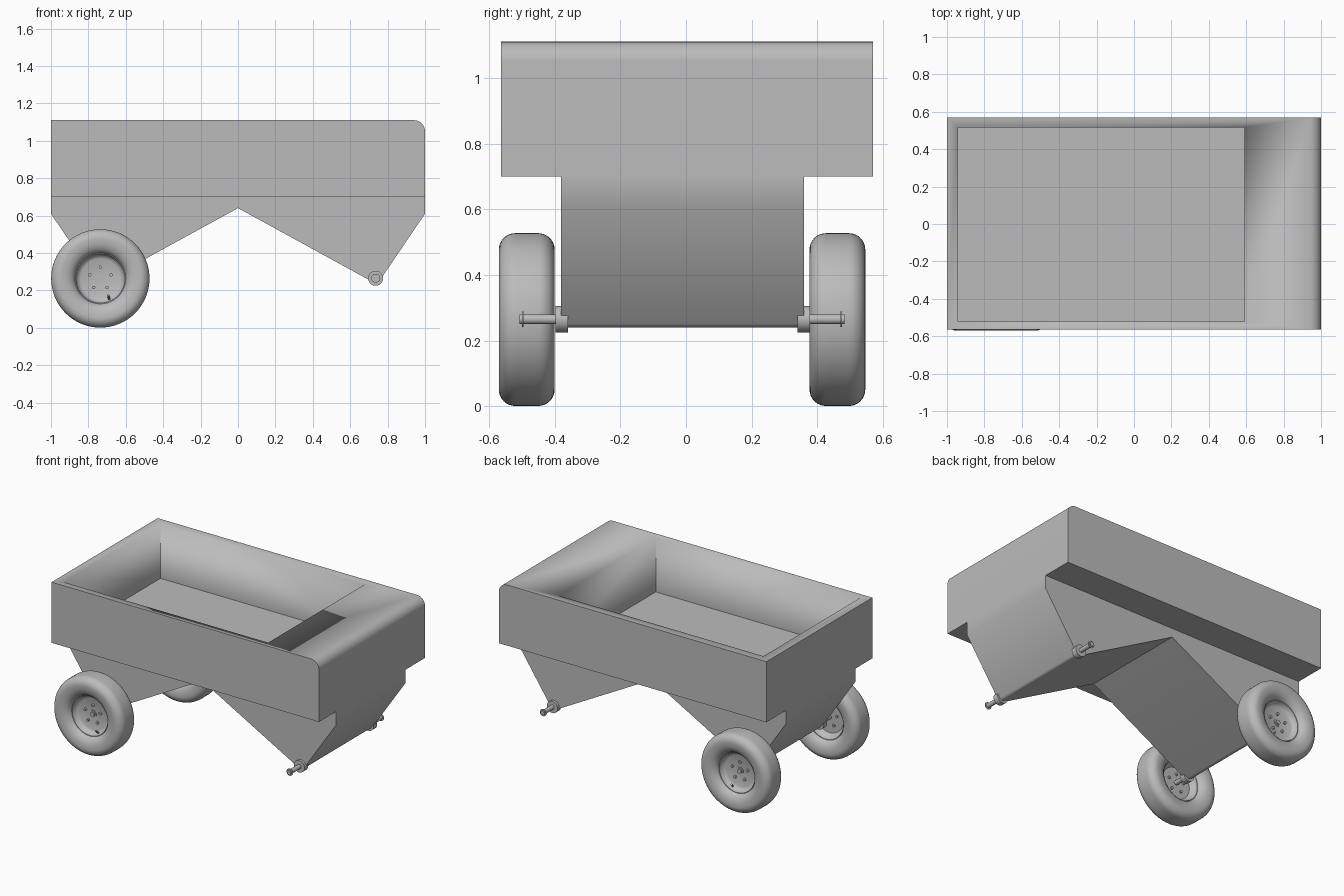
import bpy
import bmesh
from math import radians, pi, cos, sin
from mathutils import Vector, Matrix

cube = bpy.data.objects.get("Cube")
if cube:
    bpy.data.objects.remove(cube, do_unlink=True)

GREY = (0.5, 0.5, 0.5, 1)
grey = bpy.data.materials.new("light grey")
grey.use_nodes = True
grey.diffuse_color = GREY
grey.node_tree.nodes["Principled BSDF"].inputs["Base Color"].default_value = GREY


def finish(name, bm):
    """Turn a bmesh into a named, smooth-by-angle object."""
    bmesh.ops.remove_doubles(bm, verts=bm.verts, dist=1e-5)
    bmesh.ops.recalc_face_normals(bm, faces=bm.faces)
    mesh = bpy.data.meshes.new(name)
    bm.to_mesh(mesh)
    bm.free()
    mesh.materials.append(grey)
    obj = bpy.data.objects.new(name, mesh)
    bpy.context.collection.objects.link(obj)
    bpy.ops.object.select_all(action="DESELECT")
    obj.select_set(True)
    bpy.context.view_layer.objects.active = obj
    bpy.ops.object.shade_smooth_by_angle(angle=radians(35))
    return obj


def arc(cx, cz, r, start, end, steps):
    angles = [radians(start + (end - start) * i / steps) for i in range(steps + 1)]
    return [(cx + r * cos(a), cz + r * sin(a)) for a in angles]


def prism(name, outline, y0, y1):
    """Extrude an x-z outline between two y positions."""
    bm = bmesh.new()
    face = bm.faces.new([bm.verts.new((x, y0, z)) for x, z in outline])
    out = bmesh.ops.extrude_face_region(bm, geom=[face])
    moved = [g for g in out["geom"] if isinstance(g, bmesh.types.BMVert)]
    bmesh.ops.translate(bm, verts=moved, vec=(0, y1 - y0, 0))
    return finish(name, bm)


def lathe(name, profile, centre, side, steps):
    """Spin (radius, outward offset) points around an axis along y."""
    bm = bmesh.new()
    verts = [bm.verts.new((r, side * t, 0)) for r, t in profile]
    edges = [bm.edges.new(pair) for pair in zip(verts, verts[1:])]
    bmesh.ops.spin(bm, geom=verts + edges, cent=(0, 0, 0), axis=(0, 1, 0),
                   angle=2 * pi, steps=steps, use_merge=True)
    bmesh.ops.translate(bm, verts=bm.verts, vec=centre)
    return finish(name, bm)


def rod(name, start, end, radius, sides=20):
    start, end = Vector(start), Vector(end)
    way = end - start
    turn = way.to_track_quat("Z", "Y").to_matrix().to_4x4()
    bm = bmesh.new()
    bmesh.ops.create_cone(bm, cap_ends=True, segments=sides, radius1=radius,
                          radius2=radius, depth=way.length,
                          matrix=Matrix.Translation((start + end) / 2) @ turn)
    return finish(name, bm)


# Open tub with a rounded deck end
tub_outline = [(-1, 0.70), (1, 0.70)] + arc(0.94, 1.05, 0.06, 0, 90, 10) + [(-1, 1.11)]
tub = prism("tub", tub_outline, -0.563, 0.57)
cutter = prism("cavity_cutter", [(-0.94, 0.74), (0.59, 0.74), (0.59, 1.3), (-0.94, 1.3)],
               -0.52, 0.515)
cutter.hide_render = True
cut = tub.modifiers.new("cavity", "BOOLEAN")
cut.operation = "DIFFERENCE"
cut.solver = "EXACT"
cut.object = cutter
bpy.context.view_layer.objects.active = tub
bpy.ops.object.modifier_apply(modifier=cut.name)
bpy.data.objects.remove(cutter, do_unlink=True)

# Narrow chassis with two pointed axle supports
AXLE_X, AXLE_Z = 0.736, 0.265
tip = arc(AXLE_X, AXLE_Z, 0.025, -32, -118, 8)
half = [(1, 0.705), (1, 0.61)] + tip
chassis = half + [(0, 0.64)] + [(-x, z) for x, z in reversed(half)]
prism("chassis", chassis, -0.38, 0.36)

# Tyre, rim and dished wheel disc, as one closed profile
shoulder = arc(0.213, 0.035, 0.05, 0, 90, 8)
outer = shoulder + [(0.185, 0.083), (0.16, 0.074), (0.143, 0.060), (0.136, 0.046),
                    (0.132, 0.046), (0.128, 0.03), (0.118, 0.016), (0.105, 0.010), (0, 0.010)]
inner = [(r, -t) for r, t in outer]
inner[-1], inner[-2] = (0, -0.004), (0.105, -0.004)
wheel_profile = list(reversed(inner)) + outer

for label, side, wall, hub in (("right", -1, -0.38, -0.485), ("left", 1, 0.36, 0.461)):
    # Stub axles at both ends, each with a boss and a thin collar
    for end, x in (("front", AXLE_X), ("rear", -AXLE_X)):
        def point(y):
            return (x, y, AXLE_Z)
        rod(f"{label}_{end}_boss", point(wall - side * 0.02), point(wall + side * 0.018), 0.040, 32)
        rod(f"{label}_{end}_axle", point(wall), point(hub + side * 0.022), 0.015)
        rod(f"{label}_{end}_collar", point(hub + side * 0.010), point(hub + side * 0.014), 0.024)

    # Wheel with lug bolts and valve stem
    wx, wz = -AXLE_X, 0.264
    lathe(f"{label}_wheel", wheel_profile, (wx, hub, wz), side, 64)
    for i in range(5):
        a = 2 * pi * i / 5 + pi / 2
        lx, lz = wx + 0.06 * cos(a), wz + 0.06 * sin(a)
        rod(f"{label}_lug_bolt_{i + 1}", (lx, hub - side * 0.014, lz),
            (lx, hub + side * 0.022, lz), 0.009, 12)
    rod(f"{label}_valve_stem", (wx + 0.050, hub + side * 0.015, wz - 0.118),
        (wx + 0.042, hub + side * 0.045, wz - 0.090), 0.006, 10)
